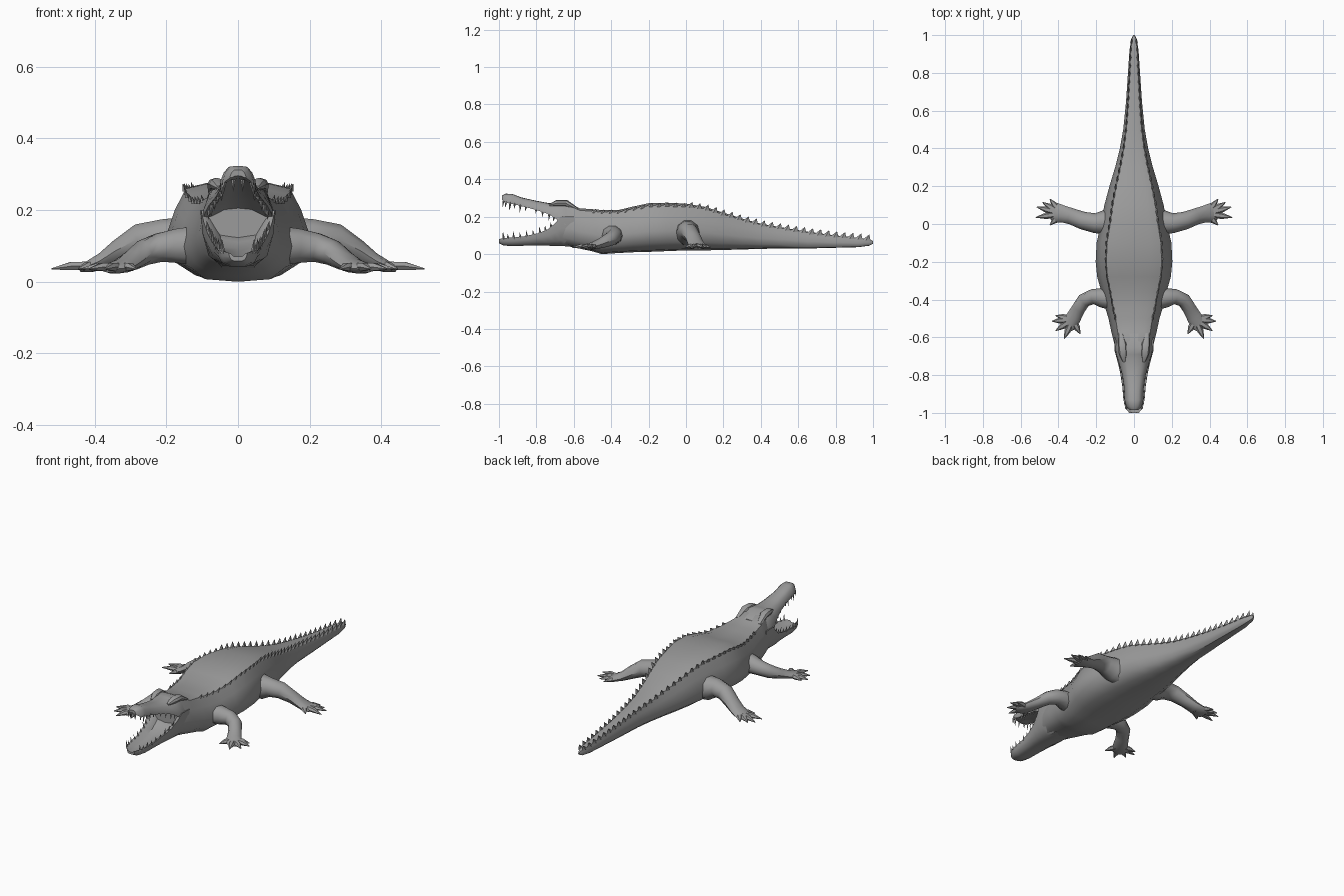
import bpy, bmesh, math
from mathutils import Vector

if "Cube" in bpy.data.objects:
    bpy.data.objects.remove(bpy.data.objects["Cube"])

hide = bpy.data.materials.new("grey hide")
hide.use_nodes = True
GREY = (0.33, 0.33, 0.33, 1)
hide.diffuse_color = GREY
hide.node_tree.nodes["Principled BSDF"].inputs["Base Color"].default_value = GREY


def finish(bm, name, angle=40):
    """Turn a bmesh into a shaded object."""
    bmesh.ops.recalc_face_normals(bm, faces=bm.faces)
    mesh = bpy.data.meshes.new(name)
    bm.to_mesh(mesh)
    bm.free()
    mesh.materials.append(hide)
    ob = bpy.data.objects.new(name, mesh)
    bpy.context.collection.objects.link(ob)
    bpy.ops.object.select_all(action='DESELECT')
    ob.select_set(True)
    bpy.context.view_layer.objects.active = ob
    bpy.ops.object.shade_smooth_by_angle(angle=math.radians(angle))
    return ob


def loft(bm, rings):
    """Skin a list of point rings and cap both ends."""
    rows = [[bm.verts.new(p) for p in ring] for ring in rings]
    n = len(rows[0])
    for a, b in zip(rows, rows[1:]):
        for i in range(n):
            j = (i + 1) % n
            bm.faces.new((a[i], a[j], b[j], b[i]))
    bm.faces.new(rows[0])
    bm.faces.new(rows[-1])


def section(half, y, w, low, high):
    """Mirror a half outline (top to bottom) into a full ring."""
    pts = [(w * fx, y, low + (high - low) * fz) for fx, fz in half]
    return pts + [(-x, y, z) for x, y, z in pts[-2:0:-1]]


def profile_loft(name, half, stations):
    bm = bmesh.new()
    loft(bm, [section(half, *s) for s in stations])
    return finish(bm, name)


def sample(stations, y):
    """Interpolate half width, bottom and top at a position along the length."""
    for a, b in zip(stations, stations[1:]):
        if a[0] <= y <= b[0]:
            t = (y - a[0]) / (b[0] - a[0])
            return [p + (q - p) * t for p, q in zip(a[1:], b[1:])]
    return stations[-1][1:]


def tube(bm, path, sides=10):
    """Tube through (point, side radius, upright radius) stations."""
    pts = [Vector(p[0]) for p in path]
    rings = []
    for i, (_, rs, ru) in enumerate(path):
        t = (pts[min(i + 1, len(pts) - 1)] - pts[max(i - 1, 0)]).normalized()
        side = t.cross(Vector((0, 0, 1))).normalized()
        up = side.cross(t)
        rings.append([pts[i] + side * rs * math.cos(a) + up * ru * math.sin(a)
                      for a in (math.tau * k / sides for k in range(sides))])
    loft(bm, rings)


def spike(bm, base, tip, rx, ry):
    """Four-sided pyramid."""
    b, t = Vector(base), bm.verts.new(tip)
    ring = [bm.verts.new(b + Vector(o)) for o in ((rx, 0, 0), (0, ry, 0), (-rx, 0, 0), (0, -ry, 0))]
    bm.faces.new(ring)
    for i in range(4):
        bm.faces.new((ring[i], ring[(i + 1) % 4], t))


# Body and tail: y, half width, bottom, top
BODY = [(-.68, .09, .05, .26), (-.62, .108, .04, .27), (-.57, .12, .03, .245),
        (-.5, .135, .015, .24), (-.45, .15, 0, .236), (-.36, .172, .006, .236),
        (-.28, .195, .01, .255), (-.2, .203, .012, .272), (-.1, .198, .016, .275),
        (0, .175, .02, .27), (.1, .157, .02, .253), (.2, .13, .022, .222),
        (.3, .1, .025, .19), (.4, .075, .028, .163), (.5, .057, .03, .145),
        (.65, .042, .03, .12), (.8, .032, .034, .1), (.92, .024, .037, .088),
        (.98, .014, .045, .08), (1, .004, .055, .07)]
HULL = [(0, .985), (.45, 1), (.72, .95), (.87, .72), (1, .42), (.9, .18), (.6, .03), (0, 0)]
profile_loft("body_and_tail", HULL, BODY)

# Upper jaw with a hollow palate
UPPER = [(-.985, .022, .29, .312), (-.965, .042, .275, .323), (-.93, .05, .268, .322),
         (-.88, .05, .257, .303), (-.8, .062, .236, .285), (-.73, .082, .212, .272),
         (-.69, .095, .185, .28), (-.65, .102, .16, .284), (-.58, .1, .13, .25)]
profile_loft("upper_jaw", [(0, 1), (.5, .97), (.78, .7), (.98, .25), (1, 0), (.78, .03), (.4, .22), (0, .26)], UPPER)

# Lower jaw with a hollow floor
LOWER = [(-1, .025, .058, .08), (-.975, .046, .046, .087), (-.93, .056, .043, .088),
         (-.86, .062, .045, .096), (-.79, .073, .047, .112), (-.74, .084, .045, .132),
         (-.7, .095, .044, .165), (-.67, .103, .043, .2), (-.6, .105, .04, .2)]
profile_loft("lower_jaw", [(0, .55), (.5, .6), (.82, .95), (1, 1), (.97, .6), (.8, .2), (.45, 0), (0, 0)], LOWER)

# Brow bumps over the eyes
bm = bmesh.new()
for s in (-1, 1):
    tube(bm, [((s * .052, -.73, .262), .008, .006), ((s * .058, -.69, .272), .022, .018),
              ((s * .062, -.64, .272), .024, .018), ((s * .07, -.58, .24), .012, .008)], 8)
finish(bm, "brows")

# Teeth along both jaw edges
bm = bmesh.new()
UPPER_TEETH = [(-.962, .026), (-.94, .04), (-.915, .024), (-.885, .036), (-.855, .022),
               (-.8, .02), (-.765, .026), (-.73, .034), (-.705, .022)]
LOWER_TEETH = [(-.975, .034), (-.95, .022), (-.92, .034), (-.885, .022), (-.85, .028),
               (-.815, .022), (-.78, .032), (-.75, .026), (-.72, .022)]
for s in (-1, 1):
    for y, length in UPPER_TEETH:
        w, low, high = sample(UPPER, y)
        spike(bm, (s * w * .88, y, low + .008), (s * w * .92, y - .004, low - length), .007, .008)
    for y, length in LOWER_TEETH:
        w, low, high = sample(LOWER, y)
        spike(bm, (s * w * .9, y, high - .008), (s * w * .98, y - .004, high + length), .007, .008)
    spike(bm, (s * .013, -.976, .285), (s * .013, -.98, .25), .006, .006)
finish(bm, "teeth", 20)

# Two rows of back scutes that meet near the tail tip
bm = bmesh.new()
for s in (-1, 1):
    for k in range(35):
        y = -.5 + k * .043
        w, low, high = sample(BODY, y)
        z = low + (high - low) * .95
        rise = .014 if y < 0 else .024
        spike(bm, (s * w * .72, y, z - .008), (s * w * .76, y + .018, z + rise), .008, .025)
finish(bm, "back_scutes", 20)


def limb(name, s, path, toes, wrist):
    """Leg tube with a flat foot and pointed toes."""
    bm = bmesh.new()
    tube(bm, [((s * x, y, z), rs, ru) for x, y, z, rs, ru in path])
    start = Vector((s * wrist[0], wrist[1], wrist[2]))
    for x, y in toes:
        tip = Vector((s * x, y, .036))
        mid = start.lerp(tip, .6) + Vector((0, 0, .004))
        tube(bm, [(start, .018, .014), (mid, .017, .013), (tip, .002, .002)], 6)
    finish(bm, name)


FRONT_LEG = [(.1, -.4, .1, .06, .06), (.17, -.39, .1, .052, .05), (.22, -.385, .095, .04, .042),
             (.265, -.405, .08, .038, .036), (.295, -.45, .06, .036, .028),
             (.32, -.495, .045, .04, .02), (.345, -.53, .038, .045, .016), (.36, -.55, .036, .03, .01)]
FRONT_TOES = [(.415, -.485), (.435, -.515), (.415, -.565), (.37, -.608), (.285, -.582)]
HIND_LEG = [(.08, .01, .11, .075, .07), (.16, .008, .115, .065, .068), (.21, .005, .125, .052, .052),
            (.27, .018, .118, .047, .046), (.33, .04, .085, .043, .034),
            (.375, .053, .058, .045, .024), (.415, .06, .042, .052, .017), (.44, .062, .037, .036, .01)]
HIND_TOES = [(.445, .132), (.485, .115), (.515, .09), (.52, .035), (.445, -.006)]
for side, s in (("left", 1), ("right", -1)):
    limb(side + "_front_leg", s, FRONT_LEG, FRONT_TOES, (.325, -.505, .04))
    limb(side + "_hind_leg", s, HIND_LEG, HIND_TOES, (.385, .055, .045))
